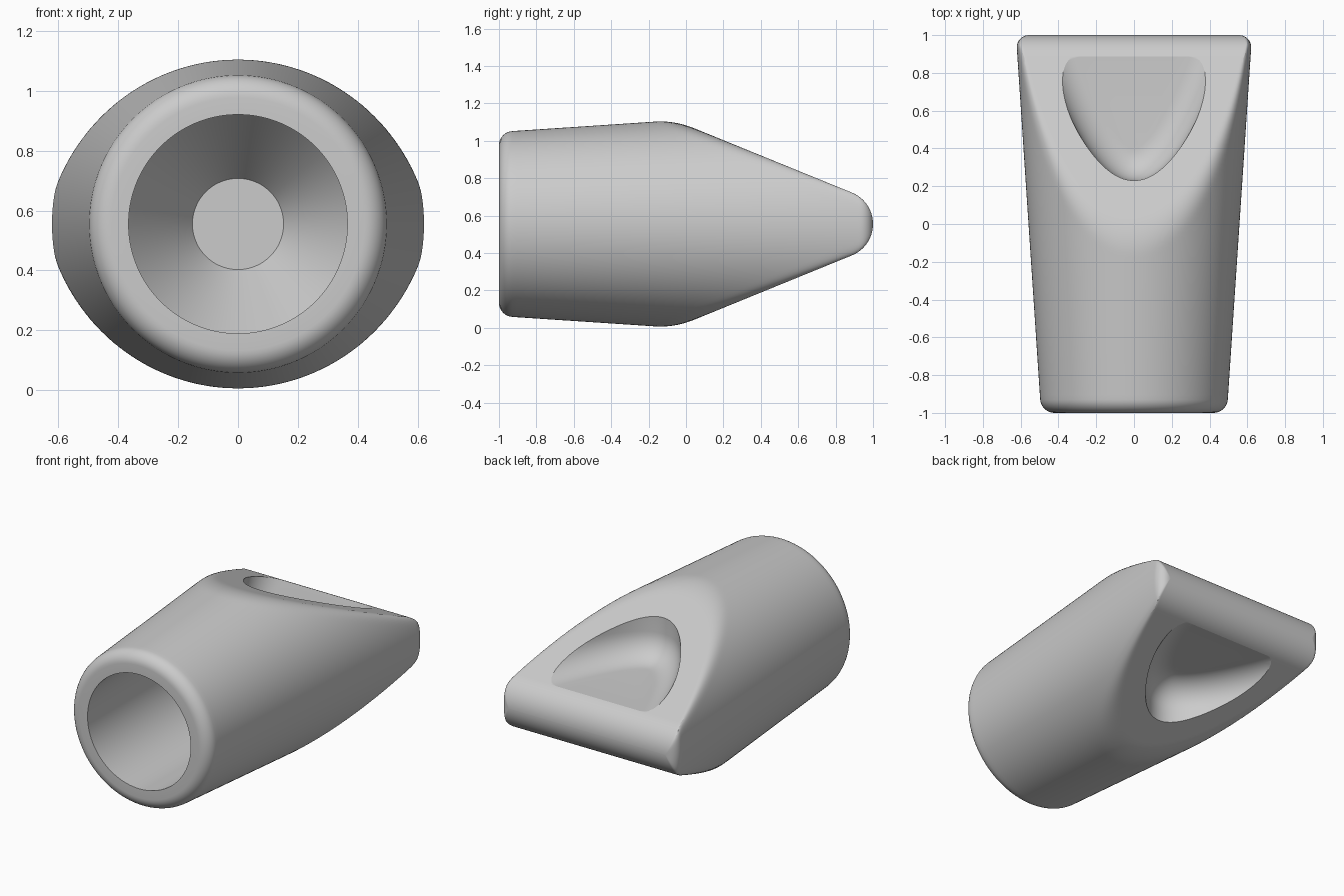
import bpy, bmesh, math

if "Cube" in bpy.data.objects:
    bpy.data.objects.remove(bpy.data.objects["Cube"])

CZ = 0.555                      # height of the centre axis
TIP_R, TIP_C = 0.181, 0.819     # rounded nose edge
SLOPE = math.radians(22.2)
FIL = 0.07                      # rim and corner rounding
N = 192

grey = bpy.data.materials.new("plain grey")
grey.diffuse_color = (0.6, 0.6, 0.6, 1)
grey.use_nodes = True
grey.node_tree.nodes["Principled BSDF"].inputs["Base Color"].default_value = grey.diffuse_color


def loft(name, rings):
    """Closed solid skinned through rings of equal point count."""
    bm = bmesh.new()
    vr = [[bm.verts.new(p) for p in ring] for ring in rings]
    n = len(rings[0])
    for a, b in zip(vr, vr[1:]):
        for i in range(n):
            j = (i + 1) % n
            bm.faces.new((a[i], a[j], b[j], b[i]))
    bm.faces.new(vr[0][::-1])
    bm.faces.new(vr[-1])
    bmesh.ops.recalc_face_normals(bm, faces=bm.faces)
    me = bpy.data.meshes.new(name)
    bm.to_mesh(me)
    bm.free()
    me.materials.append(grey)
    ob = bpy.data.objects.new(name, me)
    bpy.context.collection.objects.link(ob)
    return ob


def cone_r(y):
    """Outer radius, with rounded front rim and rounded back corners."""
    r = 0.492 + 0.0665 * (y + 1)
    d = max(0, abs(y) - (1 - FIL))
    return r - FIL + math.sqrt(max(0, FIL * FIL - d * d))


def half_h(y):
    """Half height of the wedge that flattens the back."""
    yt = TIP_C + TIP_R * math.sin(SLOPE)
    if y < yt:
        return TIP_R * math.cos(SLOPE) + (yt - y) * math.tan(SLOPE)
    return math.sqrt(max(1e-6, TIP_R ** 2 - (y - TIP_C) ** 2))


def section(y):
    r, h = cone_r(y), half_h(y)
    k = min(0.05, h * 0.6)
    pts = []
    for i in range(N):
        t = 2 * math.pi * (i + 0.5) / N
        a = r * abs(math.sin(t))
        z = min(a, h) - max(k - abs(a - h), 0) ** 2 / (4 * k)
        pts.append((r * math.cos(t), y, CZ + math.copysign(z, math.sin(t))))
    return pts


def circle(y, r):
    return [(r * math.cos(2 * math.pi * (i + 0.5) / N), y,
             CZ + r * math.sin(2 * math.pi * (i + 0.5) / N)) for i in range(N)]


# Body: tapered bore, front rim, conical shell, wedge and rounded nose
rings = [circle(0.2, 0.152), circle(-0.1, 0.365), circle(-1, 0.365)]
ys = [-1 + FIL * (1 - math.cos(math.pi / 2 * i / 8)) for i in range(8)]
y_end = TIP_C + TIP_R * math.sin(SLOPE)
ys += [-1 + FIL + (y_end + 1 - FIL) * i / 70 for i in range(70)]
a0 = math.pi / 2 - SLOPE
ys += [TIP_C + TIP_R * math.cos(a0 * (1 - i / 16)) for i in range(17)]
body = loft("body", rings + [section(y) for y in ys])

# Finger scoops: parabolic pockets with a flat floor and rounded walls
FLOOR, SR, TIP, K = 0.168, 0.165, 0.23, 0.345


def scoop_ring(inset, z):
    pts = []
    for i in range(-32, 33):
        x = 0.58 * i / 32
        nx, ny = -2 * x / K, 1.0
        l = math.hypot(nx, ny)
        pts.append((x + inset * nx / l, TIP + x * x / K + inset * ny / l, z))
    return pts


for side in (1, -1):
    prof = [(SR * (1 - math.cos(math.pi / 2 * i / 10)),
             FLOOR + SR * (1 - math.sin(math.pi / 2 * i / 10))) for i in range(10, -1, -1)]
    prof.append((0, 0.7))
    cutter = loft("scoop_cutter", [scoop_ring(u, CZ + side * z) for u, z in prof])
    cutter.hide_render = True
    mod = body.modifiers.new("scoop", 'BOOLEAN')
    mod.operation, mod.solver, mod.object = 'DIFFERENCE', 'EXACT', cutter
    bpy.context.view_layer.objects.active = body
    bpy.ops.object.modifier_apply(modifier=mod.name)
    bpy.data.objects.remove(cutter)

# Smooth shading with crisp bore and scoop edges
bpy.ops.object.select_all(action='DESELECT')
body.select_set(True)
bpy.context.view_layer.objects.active = body
bpy.ops.object.shade_smooth_by_angle(angle=math.radians(21.5))
